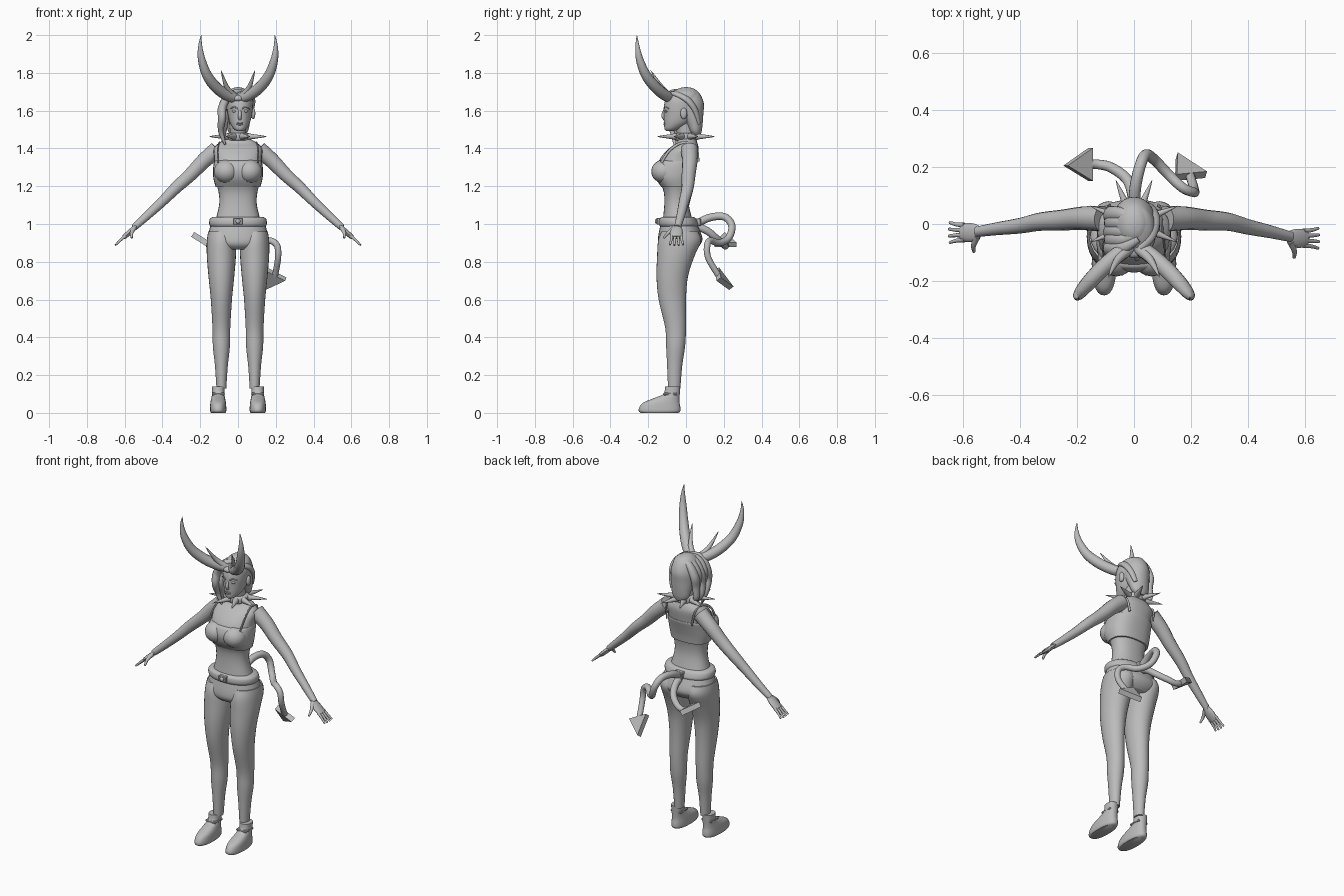
import bpy, bmesh, math
from mathutils import Vector, Matrix

cube = bpy.data.objects.get("Cube")
if cube:
    bpy.data.objects.remove(cube, do_unlink=True)

tone = (0.5, 0.5, 0.5, 1)
grey = bpy.data.materials.new("plain_grey")
grey.use_nodes = True
grey.diffuse_color = tone
grey.node_tree.nodes["Principled BSDF"].inputs["Base Color"].default_value = tone


def finish(name, bm, angle=50):
    """Turn a bmesh into a named object with smooth shading and sharp creases."""
    bmesh.ops.recalc_face_normals(bm, faces=bm.faces)
    mesh = bpy.data.meshes.new(name)
    bm.to_mesh(mesh)
    bm.free()
    mesh.materials.append(grey)
    obj = bpy.data.objects.new(name, mesh)
    bpy.context.collection.objects.link(obj)
    bpy.ops.object.select_all(action='DESELECT')
    obj.select_set(True)
    bpy.context.view_layer.objects.active = obj
    bpy.ops.object.shade_smooth_by_angle(angle=math.radians(angle))


def smooth_rows(rows, steps):
    """Cubic interpolation through tuples of equal length."""
    out = []
    last = len(rows) - 1
    for i in range(last):
        before, start, end, after = (Vector(rows[max(0, min(last, i + k))]) for k in (-1, 0, 1, 2))
        slope_in, slope_out = (end - before) / 2, (after - start) / 2
        for k in range(steps):
            t = k / steps
            ease = t * t * (3 - 2 * t)
            out.append(start.lerp(end, ease) + slope_in * t * (1 - t) ** 2 - slope_out * t * t * (1 - t))
    return out + [Vector(rows[-1])]


def circle(count):
    for j in range(count):
        angle = math.tau * j / count
        yield math.cos(angle), math.sin(angle)


def skin_rings(name, rings):
    """Bridge a list of rings and cap both ends."""
    bm = bmesh.new()
    loops = [[bm.verts.new(point) for point in ring] for ring in rings]
    for low, high in zip(loops, loops[1:]):
        for j in range(len(low)):
            bm.faces.new((low[j - 1], low[j], high[j], high[j - 1]))
    bm.faces.new(loops[0])
    bm.faces.new(loops[-1])
    finish(name, bm)


def loft(name, rows, x=0, power=2.0, steps=4):
    """Stack level rounded sections given as height, half width, front y, back y."""
    def bend(v):
        return math.copysign(abs(v) ** (2 / power), v)
    rings = []
    for z, half, front, back in smooth_rows(rows, steps):
        middle, depth = (front + back) / 2, (back - front) / 2
        rings.append([(x + half * bend(c), middle + depth * bend(s), z) for c, s in circle(28)])
    skin_rings(name, rings)


def tube(name, points, start, end, bulge=0.0, flat=1.0, ref=(0, 1, 0), steps=5):
    """Sweep a circle along points, its radius running from start to end with a bulge."""
    path = smooth_rows(points, steps)
    last = len(path) - 1
    u = Vector(ref)
    rings = []
    for i, centre in enumerate(path):
        t = i / last
        radius = max(start + (end - start) * t + bulge * math.sin(math.pi * t), 0.0005)
        along = (path[min(i + 1, last)] - path[max(i - 1, 0)]).normalized()
        u = (u - along * u.dot(along)).normalized()
        v = along.cross(u) * flat
        rings.append([centre + (u * c + v * s) * radius for c, s in circle(14)])
    skin_rings(name, rings)


def placed(centre, size):
    return Matrix.Translation(centre) @ Matrix.Diagonal((*size, 1))


def ball(name, centre, radii):
    bm = bmesh.new()
    bmesh.ops.create_uvsphere(bm, u_segments=18, v_segments=12, radius=1, matrix=placed(centre, radii))
    finish(name, bm)


def box(name, centre, size):
    bm = bmesh.new()
    bmesh.ops.create_cube(bm, size=1, matrix=placed(centre, size))
    bmesh.ops.bevel(bm, geom=bm.edges[:], offset=0.004, segments=1, affect='EDGES')
    finish(name, bm, 20)


def arrowhead(name, base, tip, across):
    """Thick triangular plate; across points from the base centre to one corner."""
    base, tip, across = Vector(base), Vector(tip), Vector(across)
    normal = (tip - base).cross(across).normalized() * 0.015
    corners = (base + across, tip, base - across)
    skin_rings(name, [[corner + normal * side for corner in corners] for side in (-1, 1)])


# Torso, pelvis and neck
loft("torso", [(1, .125, -.125, .04), (1.1, .1, -.115, .015), (1.17, .103, -.118, .015),
               (1.23, .12, -.14, .03), (1.3, .126, -.15, .05), (1.35, .126, -.135, .06),
               (1.4, .128, -.09, .066), (1.43, .1, -.05, .06), (1.455, .055, -.045, .05)], power=2.3)
loft("pelvis", [(.865, .09, -.12, .05), (.89, .145, -.145, .075), (.93, .16, -.148, .086),
                (1.02, .138, -.13, .05)], power=2.2)
loft("neck", [(1.42, .05, -.05, .05), (1.46, .043, -.045, .045), (1.54, .045, -.06, .035)])

# Bandeau top, waistband and buckles
loft("bandeau", [(1.195, .118, -.13, .028), (1.24, .13, -.16, .036), (1.285, .132, -.17, .048),
                 (1.325, .128, -.158, .06), (1.335, .122, -.145, .06)], power=2.5)
loft("waistband", [(.985, .144, -.135, .06), (1, .153, -.144, .065), (1.025, .15, -.142, .055),
                   (1.036, .136, -.13, .045)], power=2.2)
box("front_buckle", (0, -.143, 1.015), (.05, .025, .036))
ball("buckle_stud", (0, -.157, 1.015), (.013, .008, .013))
box("back_buckle", (0, .064, 1.01), (.055, .03, .04))

# Paired parts, s being the sign of x
head_x = .01
for s, label in ((1, "left_"), (-1, "right_")):
    # Cups and straps
    ball(label + "cup", (s * .062, -.118, 1.278), (.066, .066, .062))
    tube(label + "strap", [(s * .105, -.13, 1.325), (s * .108, -.087, 1.39), (s * .1, -.02, 1.43),
                           (s * .095, .05, 1.41), (s * .085, .065, 1.33)], .007, .007, flat=.5)

    # Legs and shoes
    loft(label + "leg", [(.13, .026, -.095, -.03), (.25, .034, -.1, -.02), (.35, .045, -.105, -.005),
                         (.45, .047, -.11, 0), (.6, .056, -.145, 0), (.72, .068, -.156, .01),
                         (.83, .077, -.153, .045), (.91, .077, -.148, .08), (.96, .07, -.13, .065)], s * .088)
    loft(label + "shoe", [(0, .038, -.24, -.04), (.01, .043, -.25, -.03), (.03, .043, -.247, -.03),
                          (.055, .041, -.225, -.034), (.08, .036, -.165, -.034), (.1, .033, -.12, -.033),
                          (.14, .033, -.11, -.03)], s * .105, power=2.3)
    box(label + "shoe_strap", (s * .104, -.083, .1), (.069, .075, .014))

    # Arms and hands
    hand_y = -.04 - s * .01
    tube(label + "arm", [(s * .11, .018, 1.395), (s * .18, .02, 1.335), (s * .25, .014, 1.263),
                         (s * .33, .008, 1.19), (s * .4, hand_y * .2, 1.12), (s * .48, hand_y * .55, 1.045),
                         (s * .55, hand_y * .9, .982)], .046, .018)
    tube(label + "palm", [(s * .54, hand_y * .9, .99), (s * .57, hand_y, .96), (s * .606, hand_y, .928)],
         .018, .028, bulge=.01, flat=.42)
    for k in range(4):
        spread = k - 1.5
        reach = 1 - .05 * abs(spread)
        knuckle = Vector((s * .595, hand_y + spread * .017, .938))
        bend = Vector((s * .03, spread * .002, -.026)) * reach
        tip = Vector((s * .056, spread * .007, -.052)) * reach
        tube(f"{label}finger_{k + 1}", [knuckle, knuckle + bend, knuckle + tip], .009, .005, steps=3)
    tube(label + "thumb", [(s * .55, hand_y - .012, .978), (s * .563, hand_y - .045, .952),
                           (s * .562, hand_y - .068, .925)], .013, .005)

    # Face sides
    ball(label + "eye", (head_x + s * .029, -.104, 1.597), (.014, .009, .007))
    tube(label + "brow", [(head_x + s * .012, -.116, 1.61), (head_x + s * .03, -.109, 1.62),
                          (head_x + s * .05, -.092, 1.61)], .004, .003)
    ball(label + "ear", (head_x + s * .07, -.012, 1.585), (.012, .018, .03))

    # Large curved horn and small inner horn
    tube(label + "large_horn", [(s * .01, -.075, 1.665), (s * .065, -.115, 1.685), (s * .12, -.165, 1.728),
                                (s * .165, -.213, 1.79), (s * .192, -.245, 1.87), (s * .2, -.257, 1.94),
                                (s * .195, -.26, 2)], .027, 0, bulge=.013)
    tube(label + "small_horn", [(s * .02, -.09, 1.675), (s * .06, -.13, 1.725), (s * .09, -.188, 1.815)],
         .02, 0, bulge=.003)

# Head and face
loft("head", [(1.492, .016, -.105, -.065), (1.505, .034, -.114, -.03), (1.535, .052, -.116, .02),
              (1.575, .063, -.117, .053), (1.615, .068, -.118, .066), (1.66, .068, -.108, .072),
              (1.697, .052, -.078, .062), (1.717, .02, -.03, .03)], head_x)
tube("nose", [(head_x, -.112, 1.605), (head_x, -.121, 1.575), (head_x, -.112, 1.555)], .006, .009, bulge=.002)
for label, z in (("upper_lip", 1.534), ("lower_lip", 1.527)):
    ball(label, (head_x, -.112, z), (.018, .007, .005))
ball("brow_crest", (0, -.095, 1.665), (.03, .025, .018))

# Hair: rounded back mass, locks swept to the right, a thin sweep on the left
loft("hair_back", [(1.465, .03, .035, .075), (1.49, .052, .017, .083), (1.53, .062, -.004, .088),
                   (1.585, .071, -.044, .092), (1.64, .074, -.074, .094), (1.69, .06, -.073, .073),
                   (1.716, .034, -.042, .042), (1.724, .008, -.01, .01)])
for k in range(5):
    y = -.085 + .03 * k
    wave = .014 * (k % 2)
    tube(f"side_lock_{k + 1}", [(.015, y * .6, 1.705), (-.045, y, 1.682), (-.082, y, 1.62),
                                (-.085 + wave, y - .01, 1.56), (-.09 + wave, y * .8, 1.49),
                                (-.068 - wave, y * .7, 1.42 + .014 * k)], .014, .006, bulge=.018, flat=.8)
tube("left_sweep", [(.02, -.085, 1.692), (.055, -.045, 1.685), (.07, .01, 1.655), (.062, .05, 1.6),
                    (.045, .07, 1.53)], .012, .012, bulge=.011, flat=.7)

# Spiked collar
loft("collar", [(1.442, .055, -.055, .055), (1.45, .062, -.062, .062), (1.475, .062, -.062, .062),
                (1.483, .052, -.052, .052)])
for k in range(8):
    heading = Vector((math.cos(math.tau * (k + .5) / 8), math.sin(math.tau * (k + .5) / 8), 0))
    lift = Vector((0, 0, 1.463))
    tube(f"collar_spike_{k + 1}", [lift + heading * .05, lift + heading * .167], .02, 0, ref=(0, 0, 1))

# Two tails with arrow tips
tube("left_tail", [(0, .05, 1), (.005, .13, 1.035), (.022, .205, 1.037), (.042, .243, .99),
                   (.072, .225, .925), (.12, .175, .9), (.17, .128, .912), (.207, .112, .885),
                   (.212, .118, .82), (.197, .17, .73)], .021, .016)
arrowhead("left_tail_tip", (.2, .168, .735), (.15, .24, .66), (.053, .005, -.027))
tube("right_tail", [(0, .05, .99), (-.005, .11, .965), (-.027, .16, .925), (-.08, .198, .893),
                    (-.125, .209, .882), (-.165, .21, .895)], .021, .016)
arrowhead("right_tail_tip", (-.152, .209, .89), (-.24, .205, .945), (0, .058, 0))
